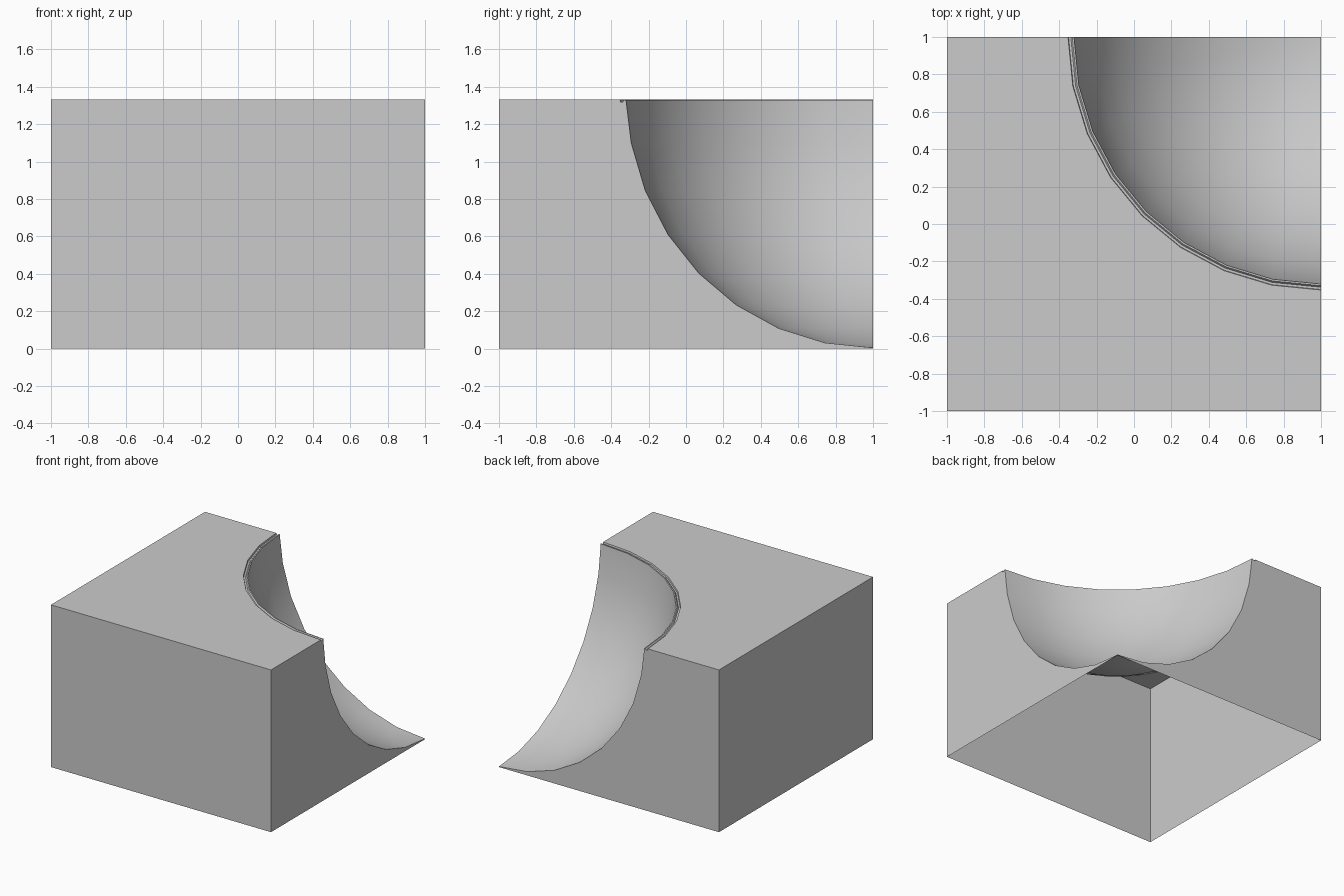
import bpy, bmesh
from math import sin, cos, pi

if "Cube" in bpy.data.objects:
    bpy.data.objects.remove(bpy.data.objects["Cube"])

H = 1.333      # deck height
SEG = 8        # facets per quarter turn

# bowl section: (radius from the back right corner, height)
lip = [(1.353, H), (1.350, H - 0.013), (1.338, H - 0.013), (1.330, H - 0.003), (1.321, H - 0.003)]
wall = [(1.318 * cos(k * pi / 16), 1.365 - 1.36 * sin(k * pi / 16)) for k in range(1, SEG)]
profile = lip + wall

bm = bmesh.new()


def v(x, y, z):
    return bm.verts.new((x, y, z))


# outer corners of the block
bl, tl = v(-1, 1, 0), v(-1, 1, H)
bf, tf = v(-1, -1, 0), v(-1, -1, H)
br, tr = v(1, -1, 0), v(1, -1, H)
bc, pole = v(1, 1, 0), v(1, 1, 0.005)

# quarter bowl revolved around the corner
cols = []
for i in range(SEG + 1):
    a = i * pi / 2 / SEG
    cols.append([v(1 - r * cos(a), 1 - r * sin(a), z) for r, z in profile])
bowl = []
for a, b in zip(cols, cols[1:]):
    for j in range(len(profile) - 1):
        bowl.append(bm.faces.new((a[j], a[j + 1], b[j + 1], b[j])))
    bowl.append(bm.faces.new((a[-1], pole, b[-1])))
for f in bowl:
    f.smooth = True

# deck, outer walls and the two cut walls; the underside stays open
deck = bm.faces.new([tl, tf, tr] + [c[0] for c in reversed(cols)])
bm.faces.new((bf, br, tr, tf))
bm.faces.new((bl, bf, tf, tl))
bm.faces.new([br, bc, pole] + cols[-1][::-1] + [tr])
bm.faces.new([bl, tl] + cols[0] + [pole, bc])
bmesh.ops.recalc_face_normals(bm, faces=bm.faces[:])
deck.normal_update()
if deck.normal.z < 0:
    bmesh.ops.reverse_faces(bm, faces=bm.faces[:])

mesh = bpy.data.meshes.new("bowl_corner_ramp")
bm.to_mesh(mesh)
bm.free()
ramp = bpy.data.objects.new("bowl_corner_ramp", mesh)
bpy.context.collection.objects.link(ramp)
bpy.context.view_layer.objects.active = ramp
ramp.select_set(True)
bpy.ops.object.shade_smooth_by_angle(angle=pi / 6)
